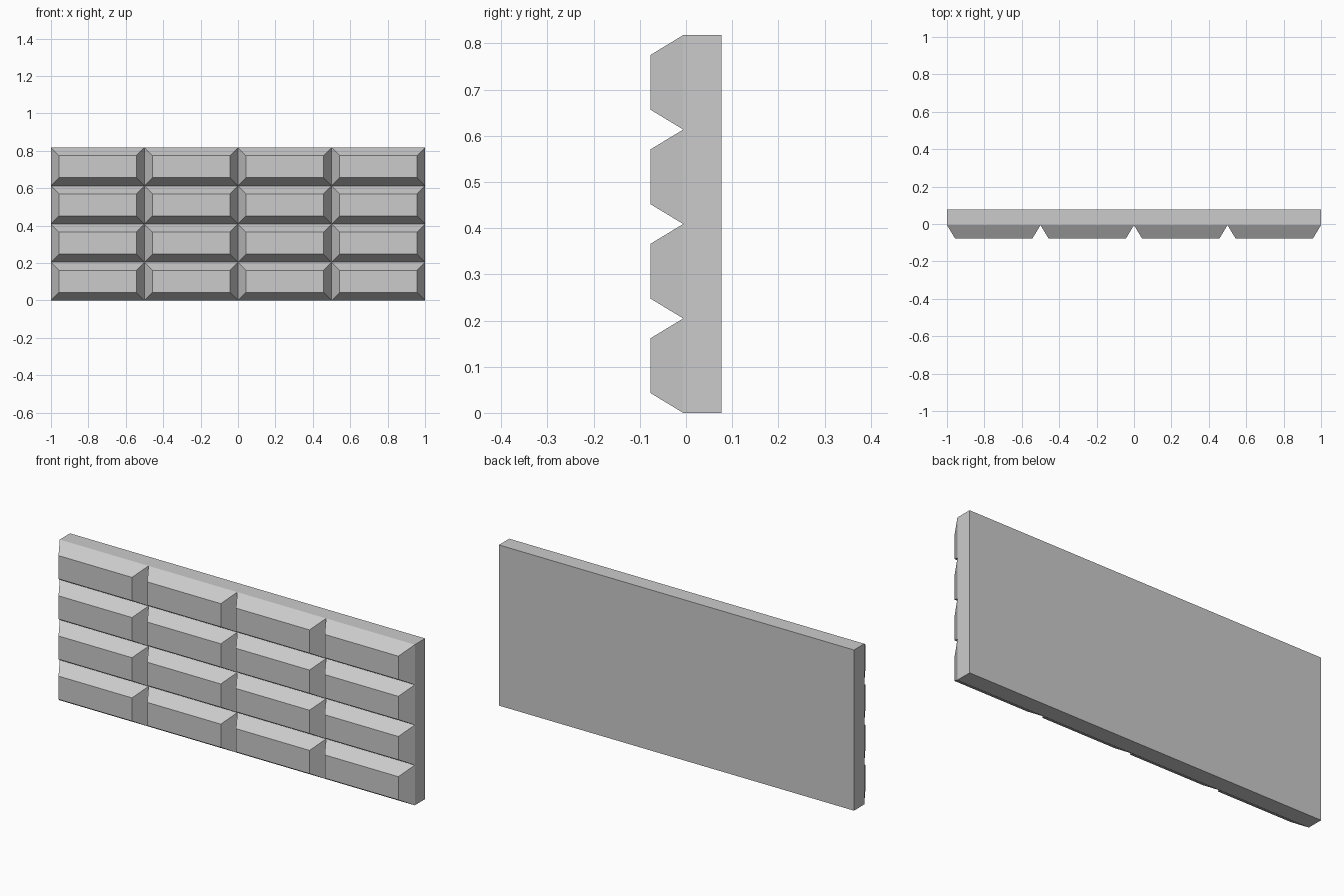
import bpy, bmesh
from mathutils import Matrix, Vector

if "Cube" in bpy.data.objects:
    bpy.data.objects.remove(bpy.data.objects["Cube"])

COLS, ROWS = 4, 4
WIDTH, HEIGHT = 2.0, 0.818
GROOVE_Y, BACK_Y = -0.006, 0.077      # groove bottoms and flat back
BEVEL, RAISE = 0.043, 0.071           # sloped border of each block

bm = bmesh.new()

# Front sheet: grid of cells standing upright, facing -y
bmesh.ops.create_grid(bm, x_segments=COLS, y_segments=ROWS, size=1)
bm.transform(Matrix.Translation((0, GROOVE_Y, HEIGHT / 2))
             @ Matrix.Rotation(1.5707963, 4, 'X')
             @ Matrix.Diagonal((WIDTH / 2, HEIGHT / 2, 1, 1)))
bm.normal_update()
cells = bm.faces[:]

# Slab: pull the rim back and close the rear
rim = [e for e in bm.edges if e.is_boundary]
ext = bmesh.ops.extrude_edge_only(bm, edges=rim)["geom"]
bmesh.ops.translate(bm, vec=Vector((0, BACK_Y - GROOVE_Y, 0)),
                    verts=[v for v in ext if isinstance(v, bmesh.types.BMVert)])
bmesh.ops.contextual_create(bm, geom=[e for e in bm.edges if e.is_boundary])
bmesh.ops.recalc_face_normals(bm, faces=bm.faces)

# Blocks: every cell rises to a smaller flat face
bmesh.ops.inset_individual(bm, faces=cells, thickness=BEVEL, depth=RAISE,
                           use_even_offset=True)

mesh = bpy.data.meshes.new("block_panel")
bm.to_mesh(mesh)
bm.free()
panel = bpy.data.objects.new("block_panel", mesh)
bpy.context.collection.objects.link(panel)
